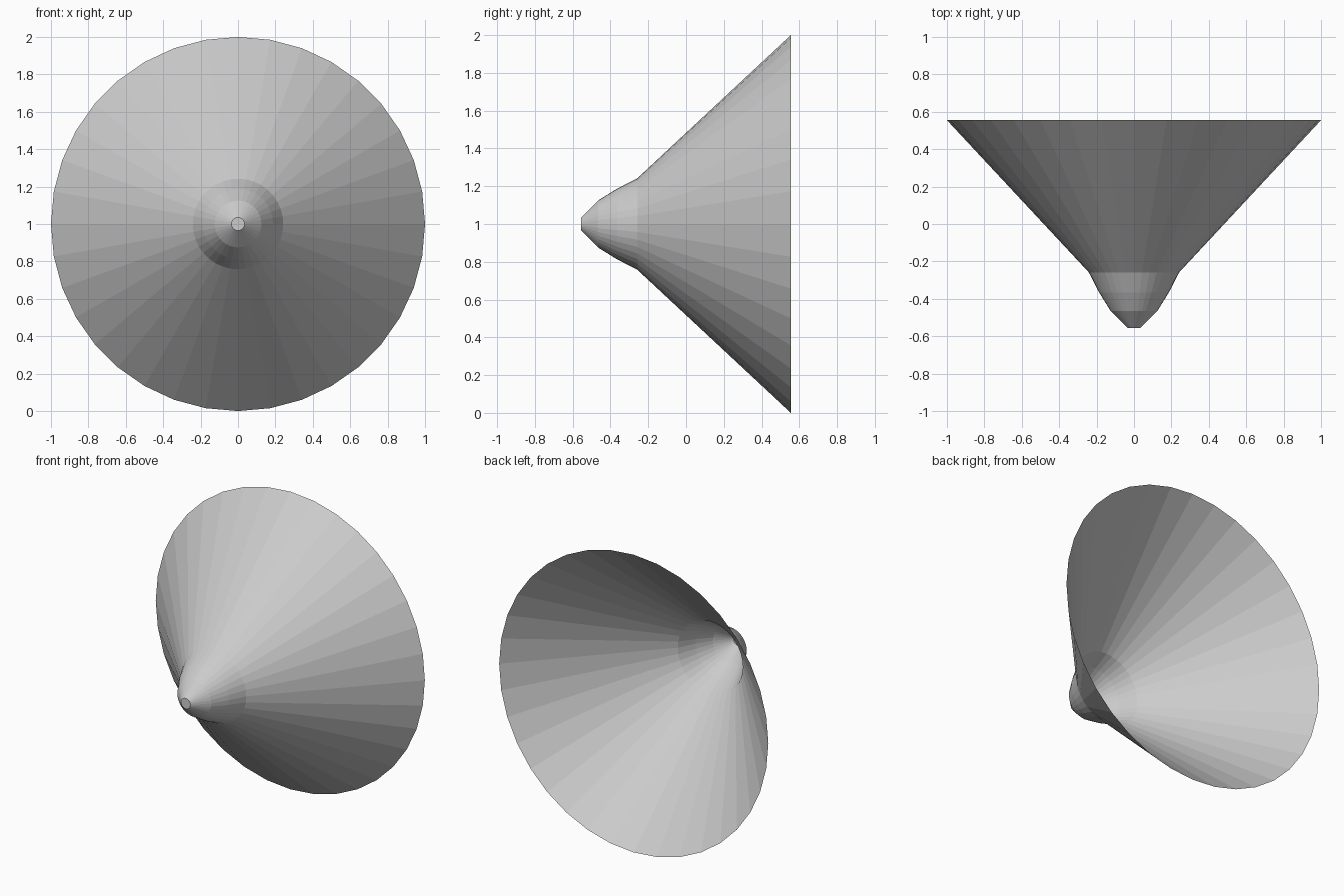
import bpy, bmesh
from math import sin, cos, tau

if "Cube" in bpy.data.objects:
    bpy.data.objects.remove(bpy.data.objects["Cube"])

SIDES = 36
# Profile from blunt tip to wide open rim: (y, radius)
PROFILE = [(-0.555, 0.035), (-0.465, 0.125), (-0.365, 0.187),
           (-0.258, 0.242), (0.555, 1.0)]

bm = bmesh.new()
rings = []
for y, r in PROFILE:
    rings.append([bm.verts.new((r * sin(tau * i / SIDES), y, 1 + r * cos(tau * i / SIDES)))
                  for i in range(SIDES)])

# Thin flared wall, open at the back
for a, b in zip(rings, rings[1:]):
    for i in range(SIDES):
        j = (i + 1) % SIDES
        bm.faces.new((a[i], b[i], b[j], a[j]))

# Small flat cap on the tip
bm.faces.new(rings[0])
bmesh.ops.recalc_face_normals(bm, faces=bm.faces)
# Outside faces point forward, as the tip cap does
cap = min(bm.faces, key=lambda f: f.calc_center_median().y)
if cap.normal.y > 0:
    bmesh.ops.reverse_faces(bm, faces=bm.faces)

mesh = bpy.data.meshes.new("flared_cone")
bm.to_mesh(mesh)
bm.free()
bpy.context.collection.objects.link(bpy.data.objects.new("flared_cone", mesh))
